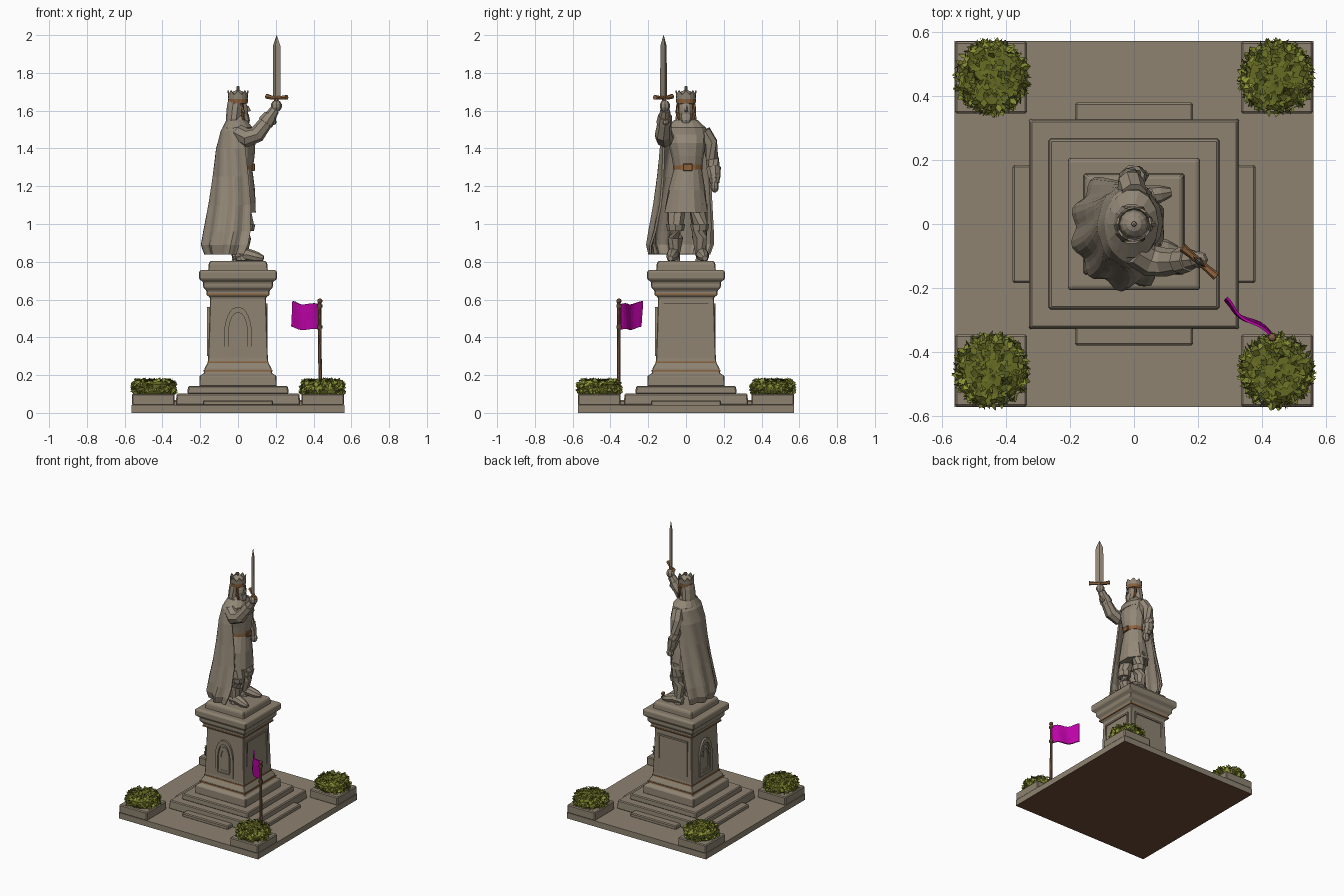
import bpy, bmesh, math, random
from mathutils import Vector, Matrix

if "Cube" in bpy.data.objects:
    bpy.data.objects.remove(bpy.data.objects["Cube"])
random.seed(4)

def mat(name, c):
    m = bpy.data.materials.new(name)
    m.diffuse_color = (*c, 1)
    m.use_nodes = True
    m.node_tree.nodes["Principled BSDF"].inputs["Base Color"].default_value = m.diffuse_color
    return m

STONE = mat("warm stone", (0.27, 0.225, 0.165))
FIGURE = mat("statue stone", (0.29, 0.245, 0.185))
UNDER = mat("dark earth", (0.15, 0.07, 0.038))
BRONZE = mat("bronze trim", (0.26, 0.12, 0.045))
WOOD = mat("pole wood", (0.21, 0.115, 0.058))
CLOTH = mat("magenta cloth", (0.50, 0.001, 0.38))
LEAF = mat("leaf green", (0.25, 0.28, 0.035))
DARK = mat("deep leaf green", (0.13, 0.145, 0.017))

def build(name, verts, faces, *mats, bevel=0, thick=0):
    me = bpy.data.meshes.new(name)
    bm = bmesh.new()
    vs = [bm.verts.new(v) for v in verts]
    for f in faces:
        bm.faces.new([vs[i] for i in f])
    bmesh.ops.recalc_face_normals(bm, faces=bm.faces)
    bm.to_mesh(me)
    bm.free()
    for m in mats:
        me.materials.append(m)
    ob = bpy.data.objects.new(name, me)
    bpy.context.collection.objects.link(ob)
    if thick:
        s = ob.modifiers.new("thickness", 'SOLIDIFY')
        s.thickness, s.offset = thick, 0
    if bevel:
        b = ob.modifiers.new("chamfer", 'BEVEL')
        b.width, b.segments, b.limit_method = bevel, 1, 'ANGLE'
    return ob

def skin(rows, n, closed=True, caps=True):
    """Quads joining consecutive rows of n points."""
    f = [(r*n+i, r*n+(i+1) % n, (r+1)*n+(i+1) % n, (r+1)*n+i)
         for r in range(rows-1) for i in range(n if closed else n-1)]
    if caps:
        f += [tuple(range(n)), tuple(range((rows-1)*n, rows*n))]
    return f

def loft(name, rings, m, n=12, phase=0, fold=0, **kw):
    """Stack of ellipses (cx, cy, z, rx, ry); fold ripples the lowest ring."""
    v = []
    for j, (cx, cy, z, rx, ry) in enumerate(rings):
        for i in range(n):
            a = phase + math.tau*i/n
            k = 1 + (fold*(1 if i % 2 else -1) if j == 0 else 0)
            v.append((cx+rx*k*math.cos(a), cy+ry*k*math.sin(a), z))
    return build(name, v, skin(len(rings), n), m, **kw)

def square(name, prof, m, **kw):
    r2 = math.sqrt(2)
    return loft(name, [(0, 0, z, r*r2, r*r2) for r, z in prof], m, 4, math.pi/4, **kw)

def box(name, c, s, m, bevel=0.006):
    v = [(c[0]+x*s[0]/2, c[1]+y*s[1]/2, c[2]+z*s[2]/2)
         for z in (-1, 1) for x, y in ((-1, -1), (1, -1), (1, 1), (-1, 1))]
    return build(name, v, skin(2, 4), m, bevel=bevel)

def tube(name, pts, radii, m, n=8):
    pts = [Vector(p) for p in pts]
    v = []
    for i, p in enumerate(pts):
        t = pts[min(i+1, len(pts)-1)] - pts[max(i-1, 0)]
        q = t.to_track_quat('Z', 'Y')
        v += [p + q @ Vector((radii[i]*math.cos(math.tau*k/n), radii[i]*math.sin(math.tau*k/n), 0)) for k in range(n)]
    return build(name, v, skin(len(pts), n), m)

def ball(name, c, r, m, seg=10, rings=7):
    rows = [(c[0], c[1], c[2]-r[2]*math.cos(math.pi*(i+.25)/(rings+.5)),
             r[0]*math.sin(math.pi*(i+.25)/(rings+.5)), r[1]*math.sin(math.pi*(i+.25)/(rings+.5)))
            for i in range(rings+1)]
    return loft(name, rows, m, seg)

# --- ground slab with dark underside, corner blocks and steps
slab = box("ground_slab", (0, 0, 0.021), (1.125, 1.145, 0.042), STONE, 0)
slab.data.materials.append(UNDER)
for p in slab.data.polygons:
    p.material_index = int(p.center.z < 0.001)
for sx in (-1, 1):
    for sy in (-1, 1):
        box("corner_block", (sx*0.448, sy*0.459, 0.07), (0.226, 0.226, 0.062), STONE)
box("outer_step_x", (0, 0, 0.052), (0.76, 0.37, 0.03), STONE)
box("outer_step_y", (0, 0, 0.0525), (0.37, 0.76, 0.03), STONE)
square("lower_step", [(0.33, 0.04), (0.325, 0.102)], STONE, bevel=0.006)
square("upper_step", [(0.268, 0.10), (0.265, 0.142)], STONE, bevel=0.006)

# --- pedestal
square("pedestal", [(0.205, 0.14), (0.203, 0.197), (0.18, 0.21), (0.178, 0.235), (0.161, 0.265),
       (0.158, 0.29), (0.148, 0.61), (0.166, 0.625), (0.166, 0.645), (0.184, 0.665),
       (0.184, 0.69), (0.206, 0.71), (0.206, 0.748), (0.196, 0.757)], STONE, bevel=0.004)
square("statue_plinth", [(0.158, 0.75), (0.156, 0.79), (0.146, 0.805)], STONE, bevel=0.005)
for r, z in ((0.182, 0.222), (0.1625, 0.268), (0.168, 0.627)):
    square("trim_band", [(r, z-0.004), (r, z+0.005)], BRONZE)

def arch(w, z0, zs, zt, k=6):
    side = [(w*math.cos(i/k*math.pi/2)**0.8, zs+(zt-zs)*math.sin(i/k*math.pi/2)**1.3) for i in range(k)]
    return [(w, z0)] + side + [(0, zt)] + [(-x, z) for x, z in reversed(side)] + [(-w, z0)]

def frame(name, outer, inner, turn, y0=-0.14, y1=-0.164):
    """Raised outline between two loops, turned onto one pedestal face."""
    n = len(outer)
    rows = [(outer, y0), (outer, y1), (inner, y1), (inner, y0)]
    rot = Matrix.Rotation(turn, 3, 'Z')
    v = [rot @ Vector((x, y, z)) for loop, y in rows for x, z in loop]
    build(name, v, skin(4, n, caps=False), STONE)

def rect(w, a, b):
    return [(w, a), (w, b), (-w, b), (-w, a)]

for turn in (0, -math.pi/2):
    frame("arched_niche", arch(0.073, 0.30, 0.43, 0.56), arch(0.05, 0.322, 0.43, 0.53), turn)
    frame("inner_arch", arch(0.04, 0.325, 0.43, 0.51), arch(0.028, 0.34, 0.43, 0.485), turn, y1=-0.159)
for turn in (math.pi/2, math.pi):
    frame("panel_frame", rect(0.12, 0.30, 0.58), rect(0.108, 0.312, 0.568), turn, y1=-0.157)

# --- figure: body, facing +x
loft("tunic_skirt", [(0.005, 0, 1.06, .092, .118), (0.01, .004, 1.18, .08, .098), (.01, .01, 1.29, .066, .074)],
     FIGURE, 16, fold=0.05)
loft("torso", [(.01, .01, 1.28, .066, .073), (.012, .008, 1.36, .076, .085), (.012, .005, 1.43, .08, .1),
     (0, 0, 1.49, .068, .112), (0, 0, 1.53, .045, .07), (0, 0, 1.58, .03, .032)], FIGURE)
loft("belt", [(.01, .01, 1.288, .071, .078), (.01, .01, 1.315, .071, .078)], BRONZE)
box("belt_buckle", (0.082, 0.01, 1.3), (0.014, 0.05, 0.038), BRONZE, 0.003)
for y, fx in ((-0.055, 0.02), (0.072, 0.0)):
    s = 1 if y > 0 else -1
    tube("leg", [(0.01, y*.9, 1.1), (fx+.025, y, 0.99), (fx+.01, y, .93), (fx, y+s*.008, .84), (fx, y+s*.01, .805)],
         [.052, .042, .042, .03, .034], FIGURE)
    tube("boot_cuff", [(fx+.022, y, 1.0), (fx+.02, y, .965)], [.05, .044], FIGURE)
    tube("foot", [(fx-.03, y+s*.008, .828), (fx+.03, y+s*.015, .838), (fx+.08, y+s*.022, .825), (fx+.115, y+s*.028, .818)],
         [.024, .034, .028, .014], FIGURE)

# --- cloak: open folded shell, swept towards the sword side
cols, rows = 34, [(1.535, -.005, .055, .068, 65, 295), (1.49, -.008, .078, .112, 78, 292), (1.40, -.01, .098, .126, 92, 298),
    (1.25, -.013, .113, .136, 103, 305), (1.10, -.018, .132, .152, 112, 308), (.96, -.023, .153, .172, 120, 303),
    (.89, -.023, .163, .18, 124, 296), (.84, -.018, .148, .168, 128, 288)]
cv = []
for j, (z, cx, rx, ry, a0, a1) in enumerate(rows):
    for i in range(cols):
        a = math.radians(a0 + (a1-a0)*i/(cols-1))
        k = 1 + 0.011*j*math.sin(i*math.tau/6.5 + .15*j)
        cv.append((cx+rx*k*math.cos(a), -.0025*j+ry*k*math.sin(a), z))
build("cloak", cv, skin(len(rows), cols, False, False), FIGURE, thick=0.012)
loft("cloak_collar", [(-.003, 0, 1.475, .08, .116), (-.003, 0, 1.51, .08, .108), (-.008, 0, 1.55, .055, .063)], FIGURE, 14)

# --- arms: right one raised, left one hanging
tube("raised_arm", [(0, -.085, 1.485), (.05, -.115, 1.455), (.10, -.12, 1.475), (.15, -.115, 1.54), (.195, -.11, 1.605)],
     [.045, .05, .045, .036, .026], FIGURE)
tube("raised_cuff", [(.145, -.115, 1.535), (.172, -.112, 1.573)], [.043, .037], FIGURE)
ball("raised_hand", (.203, -.112, 1.625), (.03, .028, .032), FIGURE, 8, 5)
tube("hanging_arm", [(0, .09, 1.49), (-.01, .125, 1.43), (-.015, .14, 1.34), (.005, .15, 1.26), (.015, .152, 1.215)],
     [.042, .043, .036, .035, .024], FIGURE)
tube("hanging_cuff", [(-.005, .146, 1.30), (.01, .15, 1.24)], [.04, .032], FIGURE)
ball("hanging_hand", (.02, .152, 1.198), (.028, .022, .032), FIGURE, 8, 5)

# --- sword, its width running diagonally
d, q, c = Vector((.76, -.65, 0)), Vector((.65, .76, 0)), Vector((.205, -.119, 0))
def diamond(z, w, t):
    return [c + d*w + Vector((0, 0, z)), c + q*t + Vector((0, 0, z)), c - d*w + Vector((0, 0, z)), c - q*t + Vector((0, 0, z))]
build("sword_blade", diamond(1.66, .027, .01) + diamond(1.80, .027, .01) + diamond(1.945, .025, .009)
      + diamond(2.0, .001, .001), skin(4, 4), FIGURE)
up = Vector((0, 0, 1))
tube("sword_guard", [c-d*.07+up*1.676, c-d*.03+up*1.668, c+d*.03+up*1.668, c+d*.07+up*1.67], [.014, .011, .011, .014], BRONZE, 6)
tube("sword_grip", [(.19, -.108, 1.55), (.205, -.117, 1.67)], [.011, .012], BRONZE, 6)
ball("sword_pommel", (.187, -.107, 1.54), (.017, .017, .017), FIGURE, 8, 5)

# --- head, hair, beard and crown
ball("head", (.008, 0, 1.6), (.046, .04, .06), FIGURE, 12, 8)
loft("hair", [(-.03, 0, 1.51, .035, .06), (-.022, 0, 1.56, .042, .058), (-.015, 0, 1.62, .044, .052), (-.008, 0, 1.66, .044, .046)], FIGURE, 10)
loft("beard", [(.045, 0, 1.515, .01, .01), (.038, 0, 1.55, .025, .03), (.03, 0, 1.583, .026, .036)], FIGURE, 8)
tube("nose", [(.048, 0, 1.625), (.06, 0, 1.597)], [.006, .01], FIGURE, 5)
for s in (-1, 1):
    tube("side_lock", [(.022, s*.042, 1.635), (.025, s*.046, 1.59), (.03, s*.036, 1.55)], [.009, .01, .006], BRONZE, 5)
n = 16
crown = [(r*math.cos(math.tau*i/n), r*math.sin(math.tau*i/n), z + (tip if i % 2 == 0 else 0))
         for r, z, tip in ((.046, 1.64, 0), (.052, 1.685, .022)) for i in range(n)]
build("crown", crown, skin(2, n, caps=False), FIGURE, thick=0.007)
loft("crown_band", [(0, 0, 1.638, .051, .051), (0, 0, 1.662, .0535, .0535)], BRONZE, 16)
ball("crown_dome", (0, 0, 1.66), (.046, .046, .05), FIGURE, 12, 7)
ball("crown_knob", (0, 0, 1.718), (.009, .009, .014), FIGURE, 8, 5)

# --- flag on its pole
tube("flag_pole", [(.437, -.357, .09), (.433, -.355, .35), (.433, -.355, .59)], [.011, .0095, .009], WOOD)
ball("pole_finial", (.433, -.355, .592), (.014, .014, .014), WOOD, 8, 5)
for z in (.455, .565):
    tube("flag_tie", [(.433, -.355, z-.008), (.433, -.355, z+.008)], [.014, .014], WOOD)
a, b, m = Vector((.428, -.35, 0)), Vector((.283, -.24, 0)), 11
side = Vector((.6, .8, 0))
fv = [a.lerp(b, i/(m-1)) + side*(.008*math.sin(i*.75) + .005*math.sin(i*.5+j)) + up*(.44 + .135*j/3 + .012*(i/(m-1))**2 + .005*math.sin(i*.8))
      for j in range(4) for i in range(m)]
build("flag", fv, skin(4, m, False, False), CLOTH, thick=0.008)

# --- bushes: flat-topped deep green core, bright leaves round the sides and rim
lv, lf, dark = [], [], []
for i in range(330):
    ang, top = random.uniform(0, math.tau), i % 10 < 3
    if top:
        r, z, o = .085*math.sqrt(random.random()), random.uniform(.162, .172), Vector((0, 0, 1))
    else:
        z = random.uniform(.105, .172)
        r, o = .107 - max(0, z-.15)*.8, Vector((math.cos(ang), math.sin(ang), max(0, (z-.13)*22)))
    o.normalize()
    p = Vector((r*math.cos(ang), r*math.sin(ang), z))
    t = (Vector((random.uniform(-1, 1), random.uniform(-1, 1), random.uniform(-.4, .5)*(not top))) + o*.3).normalized()
    w = t.cross(o).normalized()*.012
    k = len(lv)
    lv += [p-t*.015, p+w+o*.004, p+t*.017+o*.004, p-w+o*.004]
    lf.append((k, k+1, k+2, k+3))
    dark.append(top or random.random() < .12)
for sx in (-1, 1):
    for sy in (-1, 1):
        x, y = sx*.446, sy*.459
        loft("bush_core", [(x, y, z, r, r) for z, r in ((.1, .092), (.12, .104), (.15, .104), (.165, .085), (.168, .01))], DARK, 16)
        ob = build("bush_leaves", lv, lf, LEAF, DARK)
        for p, dk in zip(ob.data.polygons, dark):
            p.material_index = int(dk)
        ob.location = (x, y, 0)
        ob.rotation_euler.z = sx + 2*sy
